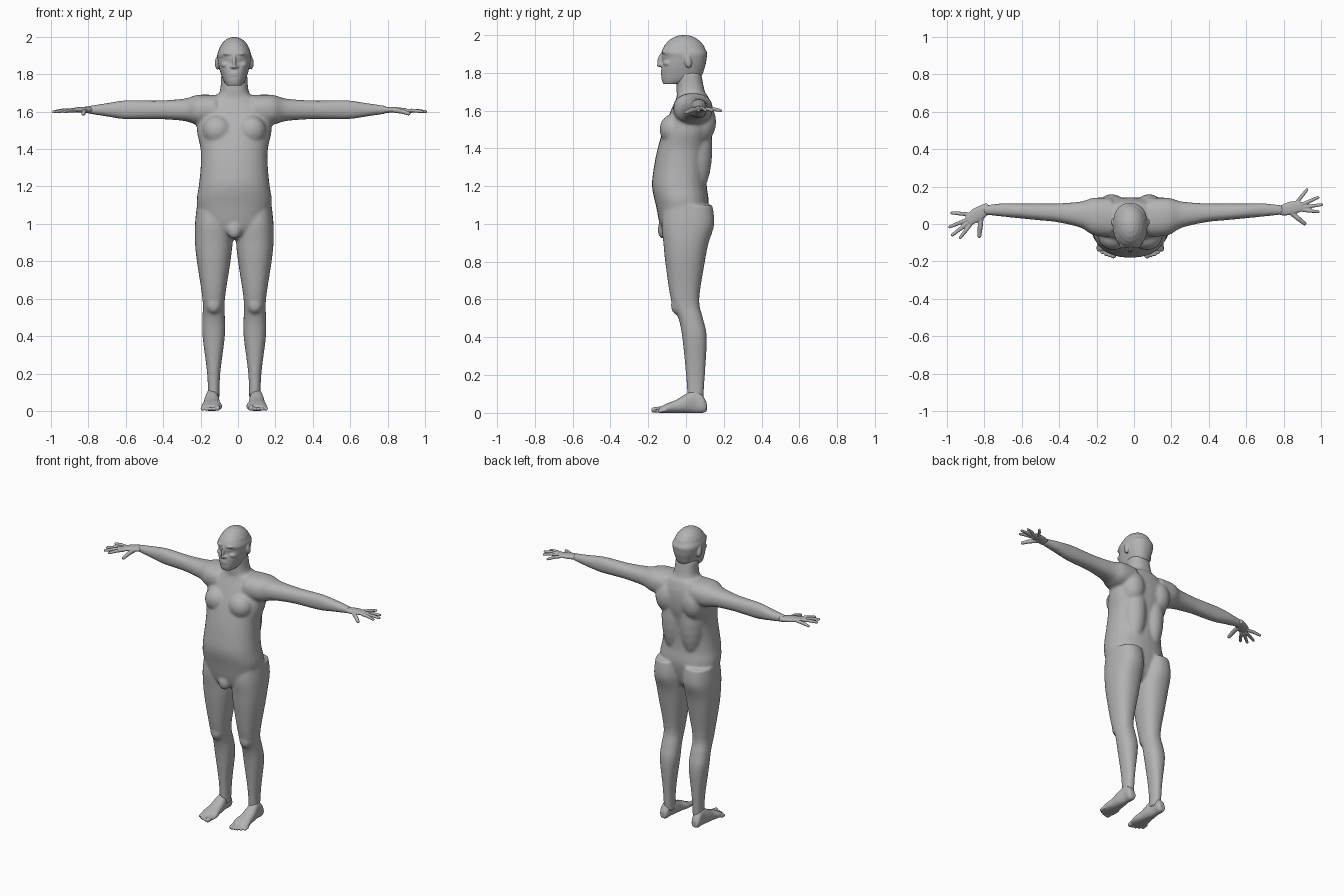
import bpy, bmesh, math
from mathutils import Vector, Matrix

if "Cube" in bpy.data.objects:
    bpy.data.objects.remove(bpy.data.objects["Cube"])

SHIFT = -.02  # the body stands a little off centre because the arms differ
SIDES = {"left": 1, "right": -1}

grey = .45
skin = bpy.data.materials.new("grey_skin")
skin.use_nodes = True
skin.diffuse_color = (grey, grey, grey, 1)
skin.node_tree.nodes["Principled BSDF"].inputs["Base Color"].default_value = skin.diffuse_color


def smooth_sections(rows, steps=4):
    """Catmull-Rom interpolation between cross-sections."""
    padded = [rows[0], *rows, rows[-1]]
    sections = []
    for before, start, end, after in zip(padded, rows, rows[1:], padded[3:]):
        for step in range(steps):
            t = step / steps
            section = []
            for a, b, c, d in zip(before, start, end, after):
                leave, arrive = (c - a) / 2, (d - b) / 2
                bend = leave + arrive - 2 * (c - b)
                section.append(b + t * (leave + t * (c - b - leave - bend + t * bend)))
            sections.append(section)
    return sections + [rows[-1]]


def loft(bm, axis, rows, middle=0, side=1, stretch=1, shift=SHIFT, count=28, power=2.3):
    """Skin rounded cross-sections; each row is position, half width, low and high depth."""
    rings = []
    for position, half, low, high in smooth_sections(rows):
        ring = []
        for step in range(count):
            angle = math.tau * step / count
            u, v = [math.copysign(abs(f) ** (2 / power), f) for f in (math.cos(angle), math.sin(angle))]
            across = middle + u * half
            deep = (low + high + v * (high - low)) / 2
            x, y, z = {"x": (position * stretch, deep, across),
                       "y": (across, position, deep),
                       "z": (across, deep, position)}[axis]
            ring.append(bm.verts.new((x * side + shift, y, z)))
        rings.append(ring)
    for lower, upper in zip(rings, rings[1:]):
        for step in range(count):
            bm.faces.new((lower[step - 1], lower[step], upper[step], upper[step - 1]))
    bm.faces.new(rings[0])
    bm.faces.new(rings[-1])


def blob(bm, centre, radii, side=1, tilt=0):
    """Ellipsoid, optionally tilted about the x axis."""
    x, y, z = centre
    place = Matrix.Translation((x * side + SHIFT, y, z)) @ Matrix.Rotation(tilt, 4, "X")
    bmesh.ops.create_uvsphere(bm, u_segments=20, v_segments=12, radius=1,
                              matrix=place @ Matrix.Diagonal((*radii, 1)))


def digit(bm, start, end, thick, thin):
    """Tapered rod with round ends, for fingers and toes."""
    way = end - start
    turn = way.to_track_quat("Z", "Y").to_matrix().to_4x4()
    bmesh.ops.create_cone(bm, cap_ends=True, segments=14, radius1=thick, radius2=thin, depth=way.length,
                          matrix=Matrix.Translation((start + end) / 2) @ turn)
    for point, radius in ((start, thick), (end, thin)):
        bmesh.ops.create_uvsphere(bm, u_segments=14, v_segments=8, radius=radius,
                                  matrix=Matrix.Translation(point))


def finish(name, bm, voxel, rounds):
    """Fuse the overlapping forms into one soft skin."""
    bmesh.ops.recalc_face_normals(bm, faces=bm.faces)
    mesh = bpy.data.meshes.new(name)
    bm.to_mesh(mesh)
    bm.free()
    mesh.materials.append(skin)
    part = bpy.data.objects.new(name, mesh)
    bpy.context.collection.objects.link(part)
    fuse = part.modifiers.new("fuse", "REMESH")
    fuse.mode = "VOXEL"
    fuse.voxel_size = voxel
    fuse.use_smooth_shade = True
    soften = part.modifiers.new("soften", "SMOOTH")
    soften.factor = .5
    soften.iterations = rounds


# Torso with neck
body = bmesh.new()
loft(body, "z", [
    (.92, .06, -.08, .05), (.97, .15, -.13, .09), (1.1, .2, -.16, .12),
    (1.2, .19, -.18, .11), (1.3, .18, -.17, .11), (1.4, .18, -.15, .12),
    (1.5, .2, -.12, .14), (1.6, .19, -.08, .14), (1.67, .13, -.05, .12),
    (1.7, .08, -.05, .1), (1.8, .07, -.05, .08)])
blob(body, (0, -.12, .97), (.04, .03, .05))

for side in SIDES.values():
    # Chest, shoulder blade, back muscle and knee
    blob(body, (.09, -.07, 1.5), (.08, .07, .08), side)
    blob(body, (.1, .08, 1.54), (.08, .08, .11), side)
    blob(body, (.07, .05, 1.4), (.08, .09, .25), side)
    blob(body, (.11, -.05, .57), (.04, .03, .05), side)
    # Leg
    loft(body, "z", [
        (.05, .03, .01, .09), (.2, .035, 0, .1), (.4, .06, -.02, .11),
        (.5, .06, -.04, .09), (.6, .06, -.08, .07), (.8, .09, -.11, .1),
        (.9, .1, -.12, .12), (1, .1, -.13, .15), (1.1, .09, -.12, .14)],
        middle=.11, side=side)
    # Arm, the model's left one slightly longer
    loft(body, "x", [
        (.1, .08, -.07, .14), (.2, .08, -.06, .14), (.27, .06, -.02, .12),
        (.4, .05, .01, .11), (.5, .05, .02, .11), (.6, .05, .03, .11),
        (.7, .035, .04, .11), (.8, .02, .05, .1)],
        middle=1.61, side=side, stretch=1 + SHIFT * -side)
finish("body", body, .009, 6)

# Head: cranium and tapering face
head = bmesh.new()
blob(head, (0, -.01, 1.89), (.09, .12, .11))
loft(head, "z", [(1.74, .04, -.12, -.03), (1.77, .06, -.13, .07), (1.83, .08, -.13, .1),
                 (1.88, .09, -.12, .11), (1.91, .09, -.13, .11), (1.95, .07, -.11, .08)])
# Nose bridge, nose tip and lips
blob(head, (0, -.13, 1.87), (.01, .02, .04), tilt=-.3)
blob(head, (0, -.14, 1.84), (.01, .015, .01))
for height in (1.795, 1.807):
    blob(head, (0, -.12, height), (.03, .015, .006))
for side in SIDES.values():
    # Brow, eye, cheek, nostril and ear
    blob(head, (.03, -.11, 1.91), (.03, .02, .01), side)
    blob(head, (.03, -.11, 1.885), (.015, .01, .01), side)
    blob(head, (.04, -.09, 1.85), (.03, .03, .02), side)
    blob(head, (.012, -.13, 1.84), (.01, .01, .01), side)
    blob(head, (.09, .01, 1.86), (.014, .02, .035), side, tilt=.2)
finish("head", head, .0045, 3)


def on_palm(angle, reach, height):
    """Point on the flat palm, measured from the wrist."""
    return Vector((reach * math.cos(angle), reach * math.sin(angle), height))


# Hands: spread angle and reach of each digit, thumb towards the front
fingers = {"little": (33, .17), "ring": (12, .2), "middle": (0, .21), "index": (-11, .19), "thumb": (-41, .14)}
for name, yaw, size in (("left", 8, 1), ("right", -38, 1.06)):
    side = SIDES[name]
    hand = bmesh.new()
    loft(hand, "x", [(-.03, .016, -.02, .02), (0, .016, -.03, .03),
                     (.05, .014, -.03, .04), (.1, .008, -.02, .03)], shift=0)
    for finger, (spread, reach) in fingers.items():
        thumb = finger == "thumb"
        angle = math.radians(spread)
        thick = .013 if thumb else .01
        base = on_palm(angle * .7, reach * (.3 if thumb else .5), -.004)
        tip = on_palm(angle, reach - thick / 2, -.02 if thumb else -.01)
        knuckle = (base + tip) / 2 + Vector((0, 0, thick / 3))
        digit(hand, base, knuckle, thick, thick)
        digit(hand, knuckle, tip, thick, thick * .8)
    place = Matrix.Translation((side * .8, .075, 1.61)) @ Matrix.Scale(side, 4, (1, 0, 0))
    turn = Matrix.Rotation(math.radians(yaw), 4, "Z") @ Matrix.Scale(size, 4)
    bmesh.ops.transform(hand, matrix=place @ turn, verts=hand.verts)
    finish(name + "_hand", hand, .0035, 2)

# Feet with five toes each
for name, side in SIDES.items():
    foot = bmesh.new()
    loft(foot, "y", [(.11, .02, .01, .05), (.09, .03, 0, .09), (.05, .03, 0, .12), (0, .04, 0, .1),
                     (-.05, .045, 0, .07), (-.1, .055, 0, .05), (-.14, .05, 0, .03)],
         middle=.12, side=side)
    for toe in range(5):
        radius = .015 if toe == 0 else .01
        x = side * (.09 + .02 * toe) + SHIFT
        tip = -.17 + .002 * toe ** 2
        digit(foot, Vector((x, -.11, radius * 1.5)), Vector((x, tip, radius)), radius, radius)
    finish(name + "_foot", foot, .0045, 2)
